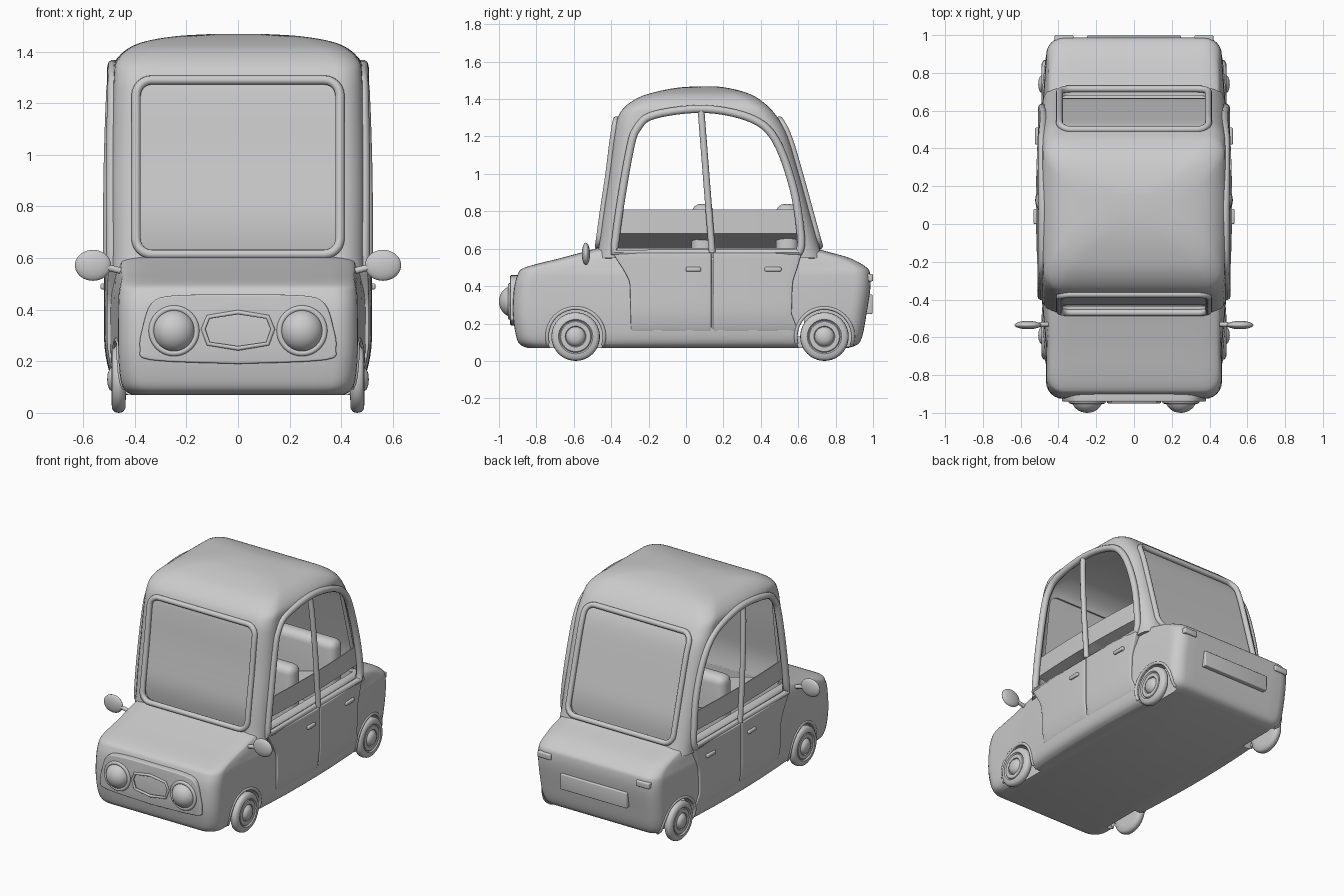
import bpy, bmesh, math
from mathutils import Matrix, Vector

if "Cube" in bpy.data.objects:
    bpy.data.objects.remove(bpy.data.objects["Cube"])


# ---------- helpers ----------
def spline(pts, n=6):
    """Smooth path through tuples of any length."""
    P = [Vector(pts[0])] + [Vector(p) for p in pts] + [Vector(pts[-1])]
    out = []
    for a, b, c, d in zip(P, P[1:], P[2:], P[3:]):
        for i in range(n):
            t = i / n
            out.append(0.5 * (2 * b + (c - a) * t + (2 * a - 5 * b + 4 * c - d) * t * t
                              + (3 * b - a - 3 * c + d) * t ** 3))
    return out + [P[-1]]


def finish(ob, mirror=False, bevel=0, thick=0, cutters=(), angle=40):
    bpy.ops.object.select_all(action='DESELECT')
    bpy.context.view_layer.objects.active = ob
    ob.select_set(True)
    if thick:
        m = ob.modifiers.new('shell', 'SOLIDIFY')
        m.thickness, m.offset = thick, -1
    if bevel:
        m = ob.modifiers.new('bevel', 'BEVEL')
        m.width, m.segments, m.limit_method = bevel, 4, 'ANGLE'
    for c in cutters:
        m = ob.modifiers.new('cut', 'BOOLEAN')
        m.operation, m.solver, m.object = 'DIFFERENCE', 'EXACT', c
    if mirror:
        ob.modifiers.new('mirror', 'MIRROR').use_mirror_merge = False
    bpy.ops.object.convert(target='MESH')
    bpy.ops.object.shade_smooth_by_angle(angle=math.radians(angle))
    for c in cutters:
        bpy.data.objects.remove(c)
    return ob


def from_bm(name, bm, **kw):
    bmesh.ops.recalc_face_normals(bm, faces=bm.faces)
    me = bpy.data.meshes.new(name)
    bm.to_mesh(me)
    bm.free()
    ob = bpy.data.objects.new(name, me)
    bpy.context.collection.objects.link(ob)
    return finish(ob, **kw)


def loft(name, rings, cap_start=True, cap_end=True, closed=True, **kw):
    bm = bmesh.new()
    R = [[bm.verts.new(p) for p in r] for r in rings]
    n = len(R[0])
    for a, b in zip(R, R[1:]):
        for i in range(n if closed else n - 1):
            bm.faces.new((a[i], a[(i + 1) % n], b[(i + 1) % n], b[i]))
    if cap_start:
        bm.faces.new(R[0])
    if cap_end:
        bm.faces.new(R[-1])
    return from_bm(name, bm, **kw)


def prism(name, pts, axis, a, b, **kw):
    put = (lambda p, t: (t, p[0], p[1])) if axis == 'x' else (lambda p, t: (p[0], t, p[1]))
    return loft(name, [[put(p, t) for p in pts] for t in (a, b)], **kw)


def box(name, lo, hi, **kw):
    return prism(name, [(lo[0], lo[2]), (hi[0], lo[2]), (hi[0], hi[2]), (lo[0], hi[2])], 'y', lo[1], hi[1], **kw)


def ellipsoid(name, c, s, **kw):
    bm = bmesh.new()
    bmesh.ops.create_uvsphere(bm, u_segments=32, v_segments=20, radius=1,
                              matrix=Matrix.Translation(c) @ Matrix.Diagonal((*s, 1)))
    return from_bm(name, bm, **kw)


def tube(name, pts, r, cyclic=False, **kw):
    cu = bpy.data.curves.new(name, 'CURVE')
    cu.dimensions, cu.bevel_depth, cu.bevel_resolution, cu.use_fill_caps = '3D', r, 3, True
    s = cu.splines.new('POLY')
    s.points.add(len(pts) - 1)
    for q, p in zip(s.points, pts):
        q.co = (*p, 1)
    s.use_cyclic_u = cyclic
    ob = bpy.data.objects.new(name, cu)
    bpy.context.collection.objects.link(ob)
    return finish(ob, **kw)


def circle(r, n=40, a0=0, a1=2 * math.pi):
    return [(r * math.cos(a0 + (a1 - a0) * i / n), r * math.sin(a0 + (a1 - a0) * i / n)) for i in range(n)]


def rounded(x0, x1, y0, y1, r, n=10, k=6):
    """Rounded rectangle with n steps along each straight side."""
    r = min(r, (x1 - x0) / 2.01, (y1 - y0) / 2.01)
    cs = [(x1 - r, y1 - r), (x0 + r, y1 - r), (x0 + r, y0 + r), (x1 - r, y0 + r)]
    arcs = [[Vector((c[0] + r * math.cos((q + i / k) * math.pi / 2), c[1] + r * math.sin((q + i / k) * math.pi / 2)))
             for i in range(k + 1)] for q, c in enumerate(cs)]
    out = []
    for q in range(4):
        out += arcs[q] + [arcs[q][-1].lerp(arcs[(q + 1) % 4][0], i / n) for i in range(1, n)]
    return out


# ---------- level sections: z, front y, back y, half width ----------
R = 0.09
BODY = spline([(.07, -.85, .87, .41), (.09, -.89, .92, .44), (.14, -.91, .945, .457), (.25, -.925, .965, .465),
               (.38, -.92, .985, .465), (.46, -.90, .985, .462), (.50, -.86, .965, .455), (.55, -.67, .875, .445),
               (.59, -.52, .735, .43), (.605, -.47, .70, .41)], 4)
CABIN = spline([(.55, -.48, .735, .465), (.62, -.465, .71, .465), (.8, -.44, .66, .465), (1.0, -.41, .605, .462),
                (1.2, -.385, .545, .456), (1.3, -.365, .49, .45), (1.36, -.325, .44, .44), (1.41, -.25, .375, .395),
                (1.44, -.155, .305, .33), (1.46, -.05, .22, .22), (1.468, .05, .16, .1)], 5)


def bow(y):
    return 1 + .087 * max(0, 1 - ((y - .1) / .75) ** 2)


def rings(table):
    return [[(p.x * bow(p.y), p.y, t[0]) for p in rounded(-t[3], t[3], t[1], t[2], R)] for t in table]


def section(table, z):
    for a, b in zip(table, table[1:]):
        if a[0] <= z <= b[0]:
            return a.lerp(b, (z - a[0]) / (b[0] - a[0]))
    return table[-1]


def side(table, y, z):
    _, f, b, w = section(table, z)
    d = min(R, max(0, f + R - y, y - b + R))
    return (w - R + math.sqrt(R * R - d * d)) * bow(y)


# ---------- body with wheel wells and passenger space ----------
WHEELS = (-.59, .74)
cut = [prism('well_cutter', [(y + p[0], .13 + p[1]) for p in circle(.15, 48)], 'x', .385, .7, mirror=True) for y in WHEELS]
cut.append(box('interior_cutter', (-.42, -.42, .13), (.42, .63, .9)))
loft('car_body', rings(BODY), cutters=cut)

# ---------- cabin shell with window openings ----------
ARCH = spline([(-.385, .58), (-.355, .81), (-.30, 1.13), (-.26, 1.245), (-.17, 1.315), (.1, 1.347), (.35, 1.295),
               (.48, 1.18), (.575, .92), (.615, .66), (.605, .58)], 5)
SCREEN = rounded(-.395, .395, .615, 1.29, .06)
cut = [prism('side_window_cutter', ARCH, 'x', -1, 1), prism('screen_cutter', SCREEN, 'y', -1.2, 1.2)]
loft('cabin', rings(CABIN), cap_start=False, thick=.03, cutters=cut)

# windscreen, rear window and their seals
for name, i, s in (('windscreen', 1, 1), ('rear_window', 2, -1)):
    tube(name + '_seal', [(p.x, section(CABIN, p.y)[i] - s * .004, p.y) for p in SCREEN], .018, True)
    zs = [.6 + .035 * k for k in range(21)]
    loft(name, [[(x, section(CABIN, z)[i] + s * (.014 + .035 * max(0, (.8 - z) / .2) ** 2), z) for x in (-.4, 0, .4)]
                for z in zs], False, False, False, thick=.006)

# ---------- doors ----------
tube('door_window_frame', [(side(CABIN, y, z), y, z) for y, z in ARCH], .022, True, mirror=True)
tube('door_pillar', [(side(CABIN, y, z), y, z) for y, z in
                     [(.08 + .06 * t / 8, 1.345 - .765 * t / 8) for t in range(9)]], .018, mirror=True)
FRONT = [(.16, -.295), (.42, -.30), (.48, -.33), (.58, -.395)]
BACK = [(.16, .60), (.25, .565), (.42, .57), (.48, .59), (.58, .62)]


def edge(pts, z):
    for a, b in zip(pts, pts[1:]):
        if z <= b[0]:
            return a[1] + (b[1] - a[1]) * (z - a[0]) / (b[0] - a[0])
    return pts[-1][1]


for name, lo, hi in (('front_door', FRONT, [(.16, .136), (.58, .136)]), ('rear_door', [(.16, .144), (.58, .144)], BACK)):
    rows = []
    for k in range(15):
        z = .16 + .03 * k - (.0 if k < 14 else .002)
        a, b = edge(lo, z), edge(hi, z)
        rows.append([(max(side(BODY, y, min(z, .46)), side(BODY, y, .3)) - .02 * max(0, (.3 - z) / .14) ** 2 + .013, y, z)
                     for y in [a + (b - a) * j / 12 for j in range(13)]])
    loft(name, rows, False, False, False, thick=.04, bevel=.006, mirror=True)

for name, a, b in (('front_door_handle', 0, .08), ('rear_door_handle', .42, .51)):
    x = side(BODY, (a + b) / 2, .46) + .013
    box(name, (x - .01, a, .478), (x + .018, b, .502), bevel=.008, mirror=True)

# half lowered side glass
loft('side_glass', [[(side(CABIN, y, z) - .014, y, z) for y in [-.365 + .965 * j / 20 for j in range(21)]]
                    for z in (.55, .68, .81)], False, False, False, thick=.006, mirror=True)

# ---------- seats ----------
for name, y in (('front_seat', .03), ('rear_seat', .48)):
    box(name + '_back', (-.38, y, .2), (.38, y + .12, .84), bevel=.05)
    box(name + '_cushion', (-.38, y - .28, .16), (.38, y + .05, .40), bevel=.04)

# ---------- nose panel, grille and headlights ----------
half = spline([(0, .458), (.25, .455), (.335, .425), (.37, .33), (.38, .25), (.34, .205), (0, .19)], 4)
panel = [(p.x, p.y) for p in half] + [(-p.x, p.y) for p in half[-2:0:-1]]
hexa = [(0, .39), (.115, .372), (.135, .325), (.115, .268), (0, .25), (-.115, .268), (-.135, .325), (-.115, .372)]
prism('nose_panel', panel, 'y', -.94, -.86, bevel=.012, cutters=[prism('grille_cutter', hexa, 'y', -1.1, -.91)])
tube('grille_rim', [(x, -.941, z) for x, z in hexa], .009, True)
ellipsoid('headlight', (.248, -.925, .318), (.083, .075, .083), mirror=True)
tube('headlight_ring', [(.248 + p[0], -.94, .318 + p[1]) for p in circle(.087)], .012, True, mirror=True)

# ---------- mirrors ----------
ellipsoid('wing_mirror', (.562, -.535, .572), (.07, .022, .06), mirror=True)
tube('mirror_stalk', [(.41, -.53, .535), (.45, -.53, .55), (.52, -.535, .567)], .013, mirror=True)

# ---------- tail ----------
box('rear_plate', (-.25, .95, .25), (.25, .997, .355), bevel=.006)
box('tail_light', (.32, .95, .425), (.42, 1.0, .465), bevel=.008, mirror=True)

# ---------- wheels and arch lips ----------
TYRE = [(0, .435), (.08, .435), (.115, .437), (.127, .447), (.13, .462), (.127, .478), (.115, .488), (.092, .49), (.085, .482),
        (.08, .487), (.056, .487), (.052, .481), (.048, .487), (.04, .498), (.022, .505), (0, .507)]
for tag, y in zip(('front', 'rear'), WHEELS):
    loft(tag + '_wheel', [[(x, y + p[0], .13 + p[1]) for p in circle(max(r, .0005), 40)] for r, x in TYRE], mirror=True)
    tube(tag + '_wheel_arch', [(side(BODY, y + p[0], .13 + p[1]) - .003, y + p[0], .13 + p[1])
                               for p in circle(.153, 24, -.3, math.pi + .4)], .01, mirror=True)
